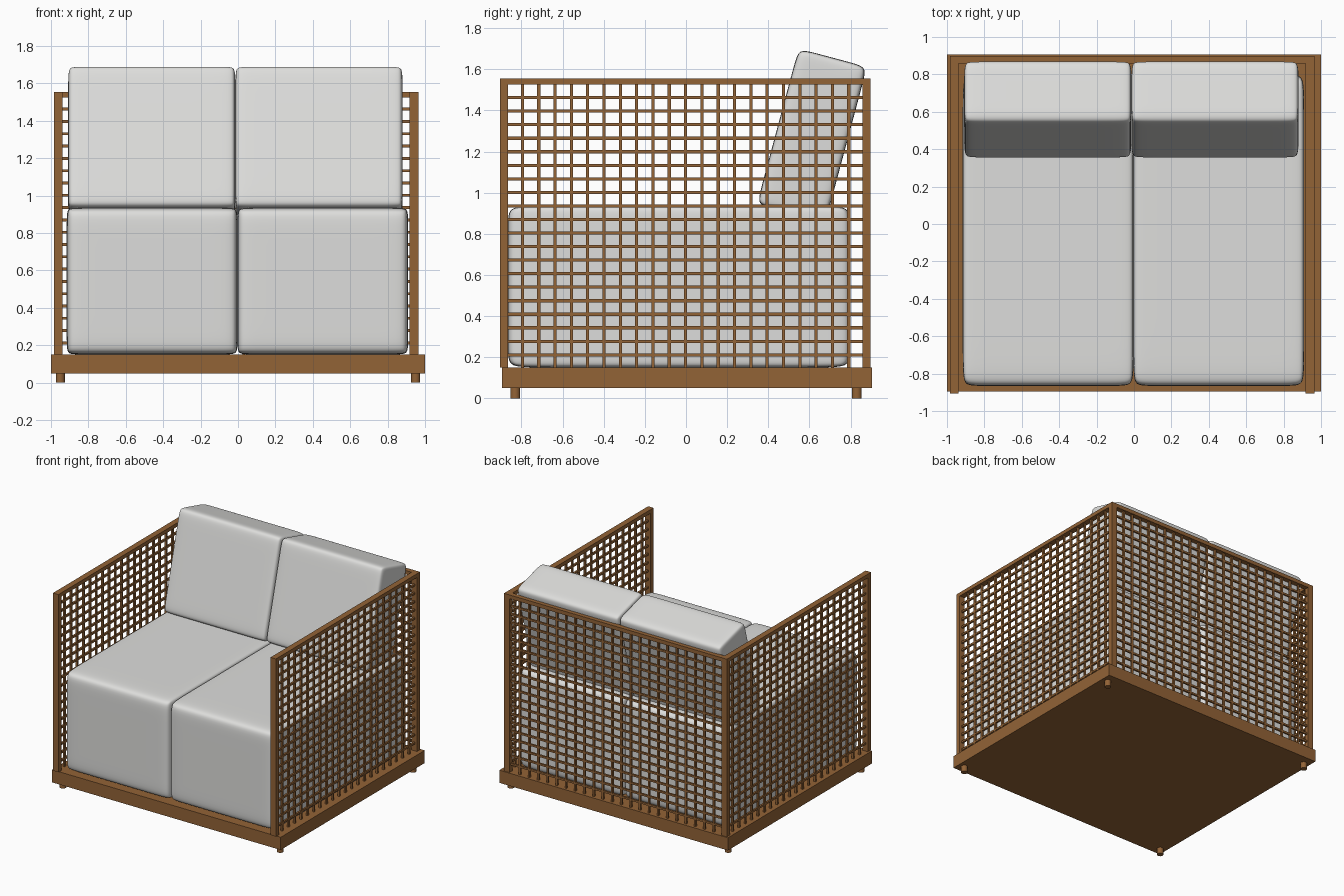
import bpy, bmesh, math
from mathutils import Matrix, Vector

if "Cube" in bpy.data.objects:
    bpy.data.objects.remove(bpy.data.objects["Cube"])


def material(name, rgb):
    m = bpy.data.materials.new(name)
    m.diffuse_color = (*rgb, 1)
    m.use_nodes = True
    m.node_tree.nodes["Principled BSDF"].inputs["Base Color"].default_value = m.diffuse_color
    return m


WOOD = material("brown wood", (0.29, 0.125, 0.037))
FABRIC = material("light grey fabric", (0.73, 0.73, 0.715))


def add_box(bm, lo, hi):
    lo, hi = Vector(lo), Vector(hi)
    mat = Matrix.Translation((lo + hi) / 2) @ Matrix.Diagonal((*(hi - lo), 1))
    bmesh.ops.create_cube(bm, size=1, matrix=mat)


def finish(bm, name, mat):
    me = bpy.data.meshes.new(name)
    bm.to_mesh(me)
    bm.free()
    me.materials.append(mat)
    ob = bpy.data.objects.new(name, me)
    bpy.context.collection.objects.link(ob)
    return ob


def boxes(name, items, mat=WOOD):
    bm = bmesh.new()
    for lo, hi in items:
        add_box(bm, lo, hi)
    return finish(bm, name, mat)


def cushion(name, size, inset, centre, tilt=0):
    """Box with support loops at the given insets, rounded by subdivision."""
    bm = bmesh.new()
    bmesh.ops.create_cube(bm, size=1, matrix=Matrix.Diagonal((*size, 1)))
    for axis in range(3):
        normal = Vector([1 if i == axis else 0 for i in range(3)])
        for s in (-1, 1):
            bmesh.ops.bisect_plane(
                bm, geom=bm.verts[:] + bm.edges[:] + bm.faces[:],
                plane_co=normal * s * (size[axis] / 2 - inset[axis]), plane_no=normal)
    for f in bm.faces:
        f.smooth = True
    ob = finish(bm, name, FABRIC)
    ob.location = centre
    ob.rotation_euler.x = tilt
    mod = ob.modifiers.new("round", 'SUBSURF')
    mod.levels = mod.render_levels = 3


# Base platform
boxes("base", [((-1, -0.895, 0.05), (1, 0.905, 0.15))])

# Short round legs
for sx in (-1, 1):
    for sy in (-1, 1):
        bm = bmesh.new()
        bmesh.ops.create_cone(bm, cap_ends=True, segments=24, radius1=0.024, radius2=0.024,
                              depth=0.05, matrix=Matrix.Translation((sx * 0.95, sy * 0.83, 0.025)))
        for f in bm.faces:
            f.smooth = len(f.verts) == 4
        finish(bm, "leg", WOOD)

# Panel dimensions
BOTTOM, TOP, RAIL = 0.15, 1.555, 0.03
BAR = 0.0075                      # half thickness of a lattice bar
ROWS = [0.212 + 0.0658 * i for i in range(20)]

# Side panels: two posts, a top rail and a square lattice
for name, x0, x1 in (("left", -0.985, -0.938), ("right", 0.918, 0.965)):
    y0, y1, xc = -0.905, 0.897, (x0 + x1) / 2
    boxes(name + "_panel_frame", [
        ((x0, y0, BOTTOM), (x1, y0 + 0.04, TOP)),
        ((x0, y1 - 0.04, BOTTOM), (x1, y1, TOP)),
        ((x0, y0 + 0.04, TOP - RAIL), (x1, y1 - 0.04, TOP))])
    bars = [((xc - BAR, y0 + 0.04, z - BAR), (xc + BAR, y1 - 0.04, z + BAR)) for z in ROWS]
    for i in range(21):
        y = -0.795 + 0.0793 * i
        bars.append(((xc - BAR, y - BAR, BOTTOM), (xc + BAR, y + BAR, TOP - RAIL)))
    boxes(name + "_panel_lattice", bars)

# Back panel between the rear posts
x0, x1, yc = -0.938, 0.918, 0.877
boxes("back_panel_frame", [((x0, 0.857, TOP - RAIL), (x1, 0.897, TOP))])
bars = [((x0, yc - BAR, z - BAR), (x1, yc + BAR, z + BAR)) for z in ROWS]
step = (x1 - x0) / 23
for i in range(1, 23):
    x = x0 + step * i
    bars.append(((x - BAR, yc - BAR, BOTTOM), (x + BAR, yc + BAR, TOP - RAIL)))
boxes("back_panel_lattice", bars)

# Seat cushions and leaning back cushions
for side, seat_x, back_x in (("left", -0.459, -0.461), ("right", 0.453, 0.433)):
    cushion(side + "_seat_cushion", (0.914, 1.664, 0.786), (0.06, 0.17, 0.07),
            (seat_x, -0.034, 0.543))
    cushion(side + "_back_cushion", (0.894, 0.345, 0.785), (0.05, 0.09, 0.07),
            (back_x, 0.612, 1.277), math.radians(-15))
